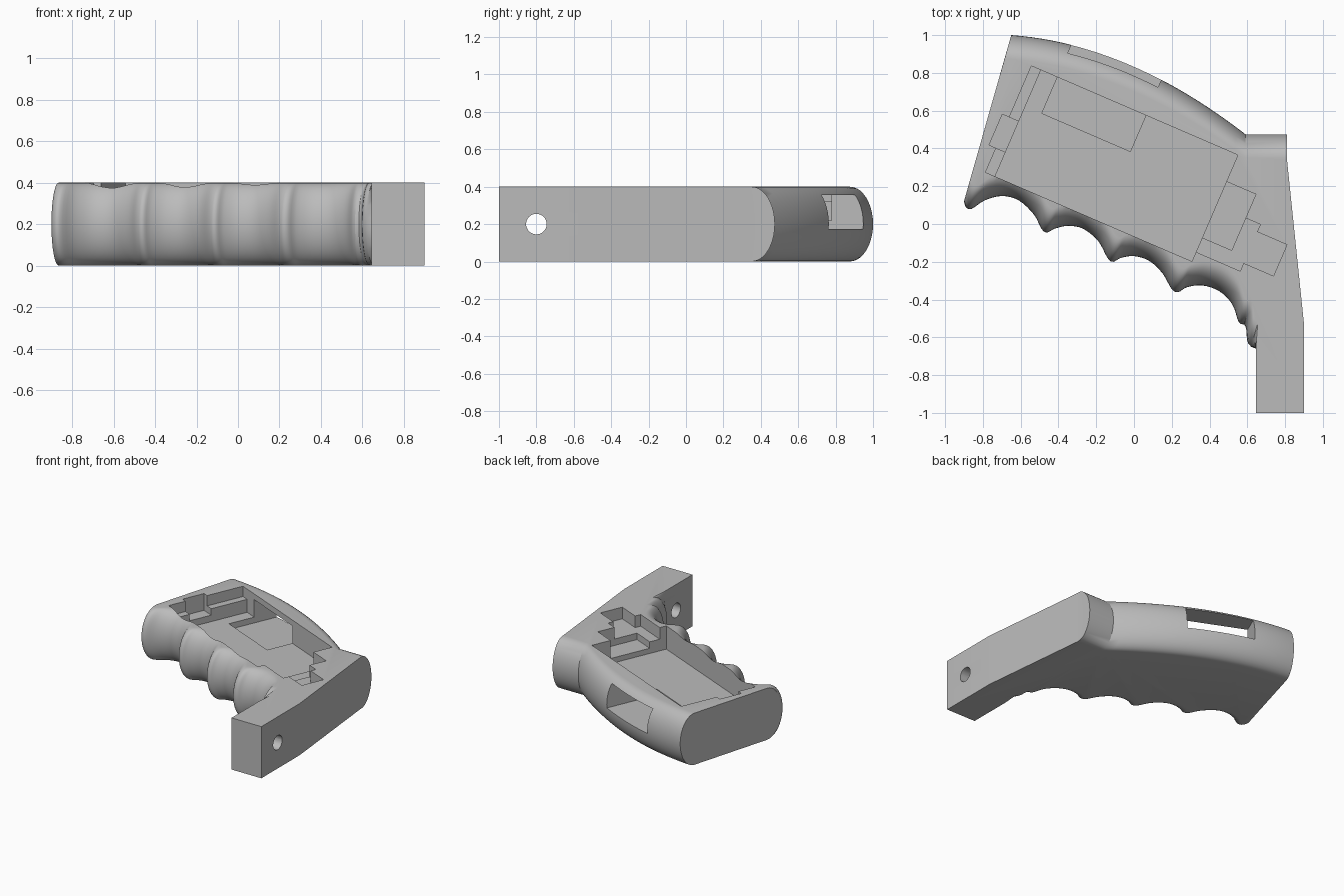
import bpy, bmesh, math
from mathutils import Vector, Matrix

cube = bpy.data.objects.get("Cube")
if cube:
    bpy.data.objects.remove(cube, do_unlink=True)

grey = bpy.data.materials.new("plain_grey")
grey.use_nodes = True
colour = (0.5, 0.5, 0.5, 1)
grey.diffuse_color = colour
grey.node_tree.nodes["Principled BSDF"].inputs["Base Color"].default_value = colour

HEIGHT = 0.4
BULGE = 0.13
CAP_DIR = Vector((0.27, 0.96))
DOWN = Vector((0, -1))


def make_object(name, bm):
    bmesh.ops.recalc_face_normals(bm, faces=bm.faces)
    mesh = bpy.data.meshes.new(name)
    bm.to_mesh(mesh)
    bm.free()
    ob = bpy.data.objects.new(name, mesh)
    bpy.context.collection.objects.link(ob)
    return ob


def smooth_path(points, steps=4):
    """Catmull-Rom curve through the points."""
    p = [Vector(q) for q in points]
    p = [2 * p[0] - p[1]] + p + [2 * p[-1] - p[-2]]
    out = []
    for a, b, c, d in zip(p, p[1:], p[2:], p[3:]):
        for i in range(steps):
            t = i / steps
            out.append(0.5 * (2 * b + (c - a) * t + (2 * a - 5 * b + 4 * c - d) * t * t
                              + (3 * b - a - 3 * c + d) * t ** 3))
    return out + [p[-2]]


# Finger side: four scallops and a small bump beside the arm
finger_points = [
    (-0.9, 0.12), (-0.89, 0.09), (-0.86, 0.08), (-0.79, 0.125), (-0.7, 0.148),
    (-0.61, 0.125), (-0.53, 0.05), (-0.49, -0.025), (-0.46, -0.045), (-0.42, -0.025),
    (-0.35, -0.01), (-0.27, -0.025), (-0.19, -0.09), (-0.14, -0.18), (-0.11, -0.2),
    (-0.07, -0.18), (0, -0.17), (0.08, -0.195), (0.15, -0.26), (0.2, -0.345),
    (0.235, -0.36), (0.28, -0.335), (0.36, -0.325), (0.45, -0.355), (0.52, -0.425),
    (0.555, -0.52), (0.59, -0.54), (0.6, -0.62), (0.62, -0.65)]
outline = [(p, CAP_DIR) for p in smooth_path(finger_points)]

# Flat-sided arm
still = Vector((0, 0))
for q in [(0.645, -0.66), (0.645, -1), (0.9, -1), (0.9, -0.53), (0.81, 0.34)]:
    outline.append((Vector(q), still))

# Rounded back, ending at the flat cap
outline.append((Vector((0.81, 0.475)), DOWN * 0.95))
for i in range(25):
    t = 1 - i / 24
    p = Vector((-0.65 + 1.24 * t, 1 - 0.09 * t - 0.435 * t * t))
    outline.append((p, (-CAP_DIR).lerp(DOWN * 0.95, t)))

# Loft the outline through an elliptical edge section
bm = bmesh.new()
LAYERS = 20
rings = []
for k in range(LAYERS + 1):
    a = math.pi * k / LAYERS
    z = HEIGHT / 2 * (1 - math.cos(a))
    shift = BULGE * (1 - math.sin(a))
    rings.append([bm.verts.new((*(p + d * shift), z)) for p, d in outline])
n = len(outline)
for low, high in zip(rings, rings[1:]):
    for i in range(n):
        j = (i + 1) % n
        bm.faces.new((low[i], low[j], high[j], high[i]))
bm.faces.new(rings[0])
bm.faces.new(rings[-1])
grip = make_object("grip_body", bm)
grip.data.materials.append(grey)

# Cutters lie in a frame turned to follow the handle
turn = Matrix.Rotation(math.atan2(-0.396, 0.918), 4, "Z")


def box_cutter(name, u0, u1, v0, v1, z0, z1=0.5):
    bm = bmesh.new()
    bmesh.ops.create_cube(bm, size=1)
    for v in bm.verts:
        v.co = turn @ Vector((u0 if v.co.x < 0 else u1,
                              v0 if v.co.y < 0 else v1,
                              z0 if v.co.z < 0 else z1))
    return make_object(name, bm)


cutters = [
    box_cutter("main_pocket", -0.775, 0.36, -0.06, 0.553, 0.22),
    box_cutter("end_ledge", -0.83, -0.7, -0.06, 0.553, 0.32),
    box_cutter("end_notch", -0.87, -0.72, 0.08, 0.257, 0.27),
    box_cutter("side_window", -0.68, -0.17, 0.345, 1.0, 0.175, 0.355),
    box_cutter("inner_step", 0.3, 0.53, 0.077, 0.4, 0.26),
    box_cutter("outer_step", 0.3, 0.615, -0.006, 0.263, 0.31),
    box_cutter("arm_step", 0.55, 0.787, 0.04, 0.22, 0.31),
]

# Cross hole through the arm
bm = bmesh.new()
bmesh.ops.create_cone(bm, cap_ends=True, segments=32, radius1=0.055, radius2=0.055, depth=1,
                      matrix=Matrix.Translation((0.77, -0.8, 0.2)) @ Matrix.Rotation(math.pi / 2, 4, "Y"))
cutters.append(make_object("arm_hole", bm))

bpy.ops.object.select_all(action="DESELECT")
bpy.context.view_layer.objects.active = grip
grip.select_set(True)
for c in cutters:
    mod = grip.modifiers.new(c.name, "BOOLEAN")
    mod.operation = "DIFFERENCE"
    mod.solver = "EXACT"
    mod.object = c
    bpy.ops.object.modifier_apply(modifier=mod.name)
    bpy.data.objects.remove(c, do_unlink=True)

bpy.ops.object.shade_smooth_by_angle(angle=math.radians(30))
